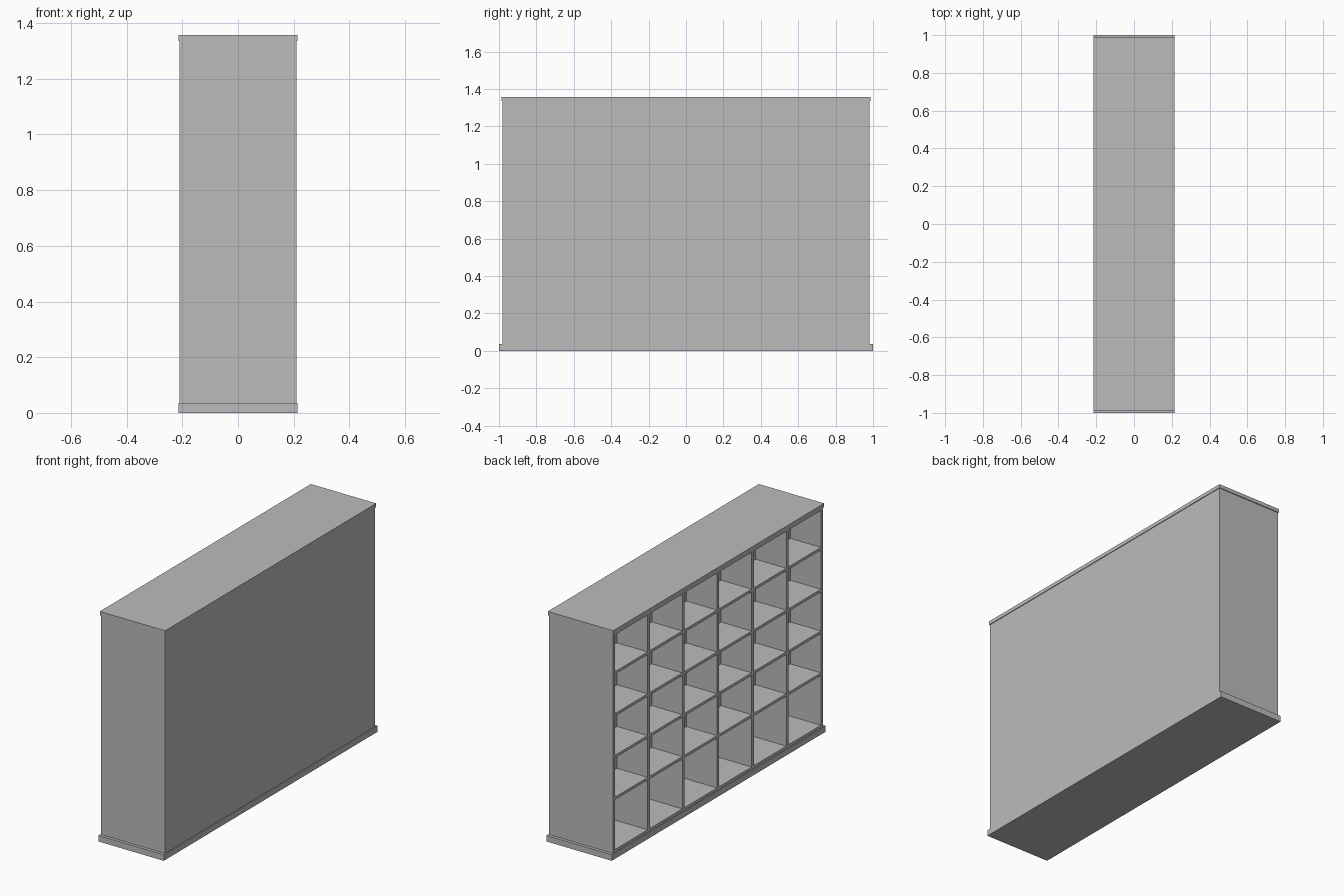
import bpy
import bmesh
from mathutils import Vector

cube = bpy.data.objects.get("Cube")
if cube:
    bpy.data.objects.remove(cube, do_unlink=True)

grey = bpy.data.materials.new("plain grey")
grey.use_nodes = True
COLOUR = (0.5, 0.5, 0.5, 1)
grey.diffuse_color = COLOUR
grey.node_tree.nodes["Principled BSDF"].inputs["Base Color"].default_value = COLOUR


def box(name, low, high):
    """Axis-aligned board between two opposite corners."""
    low, high = Vector(low), Vector(high)
    bm = bmesh.new()
    bmesh.ops.create_cube(bm, size=1)
    for v in bm.verts:
        v.co = (low + high) / 2 + v.co * (high - low)
    mesh = bpy.data.meshes.new(name)
    bm.to_mesh(mesh)
    bm.free()
    mesh.materials.append(grey)
    obj = bpy.data.objects.new(name, mesh)
    bpy.context.collection.objects.link(obj)
    return obj


# Main dimensions
HEIGHT, BASE_TOP, TOP_UNDER = 1.357, 0.036, 1.335
X_OUT, X_BODY, Y_BODY = 0.214, 0.21, 0.982
BOARD = 0.02
BACK_X = -0.01            # rear of the shallow upper compartments
COLUMNS = 6
SHELF_TOPS = (0.362, 0.61, 0.857, 1.105)

# Plinth and top board, both overhanging the carcass
box("plinth", (-X_OUT, -1, 0), (X_OUT, 1, BASE_TOP))
box("top_board", (-X_OUT, -0.987, TOP_UNDER), (X_OUT, 0.987, HEIGHT))

# Carcass: end panels, rear panel, floor and upper rail
for side, name in ((-1, "right_end_panel"), (1, "left_end_panel")):
    y0, y1 = sorted((side * Y_BODY, side * (Y_BODY - BOARD)))
    box(name, (-X_BODY, y0, BASE_TOP), (X_BODY, y1, TOP_UNDER))
inner = Y_BODY - BOARD
box("rear_panel", (X_BODY - BOARD, -inner, BASE_TOP), (X_BODY, inner, TOP_UNDER))
box("floor_board", (-X_BODY, -inner, BASE_TOP), (X_BODY - BOARD, inner, BASE_TOP + 0.016))
box("upper_rail", (-X_BODY, -inner, TOP_UNDER - 0.012), (X_BODY - BOARD, inner, TOP_UNDER))

# Inner back of the upper compartments; the bottom row runs full depth
box("inner_back", (BACK_X, -inner, SHELF_TOPS[0] - BOARD), (BACK_X + BOARD, inner, TOP_UNDER))

# Shelves
for i, z in enumerate(SHELF_TOPS):
    depth_end = X_BODY - BOARD if i == 0 else BACK_X
    box(f"shelf_{i + 1}", (-X_BODY, -inner, z - 0.016), (depth_end, inner, z))

# Upright dividers
pitch = (2 * Y_BODY - BOARD) / COLUMNS
for i in range(1, COLUMNS):
    y = -Y_BODY + BOARD / 2 + i * pitch
    box(f"divider_{i}", (-X_BODY, y - BOARD / 2, BASE_TOP),
        (X_BODY - BOARD, y + BOARD / 2, TOP_UNDER))
